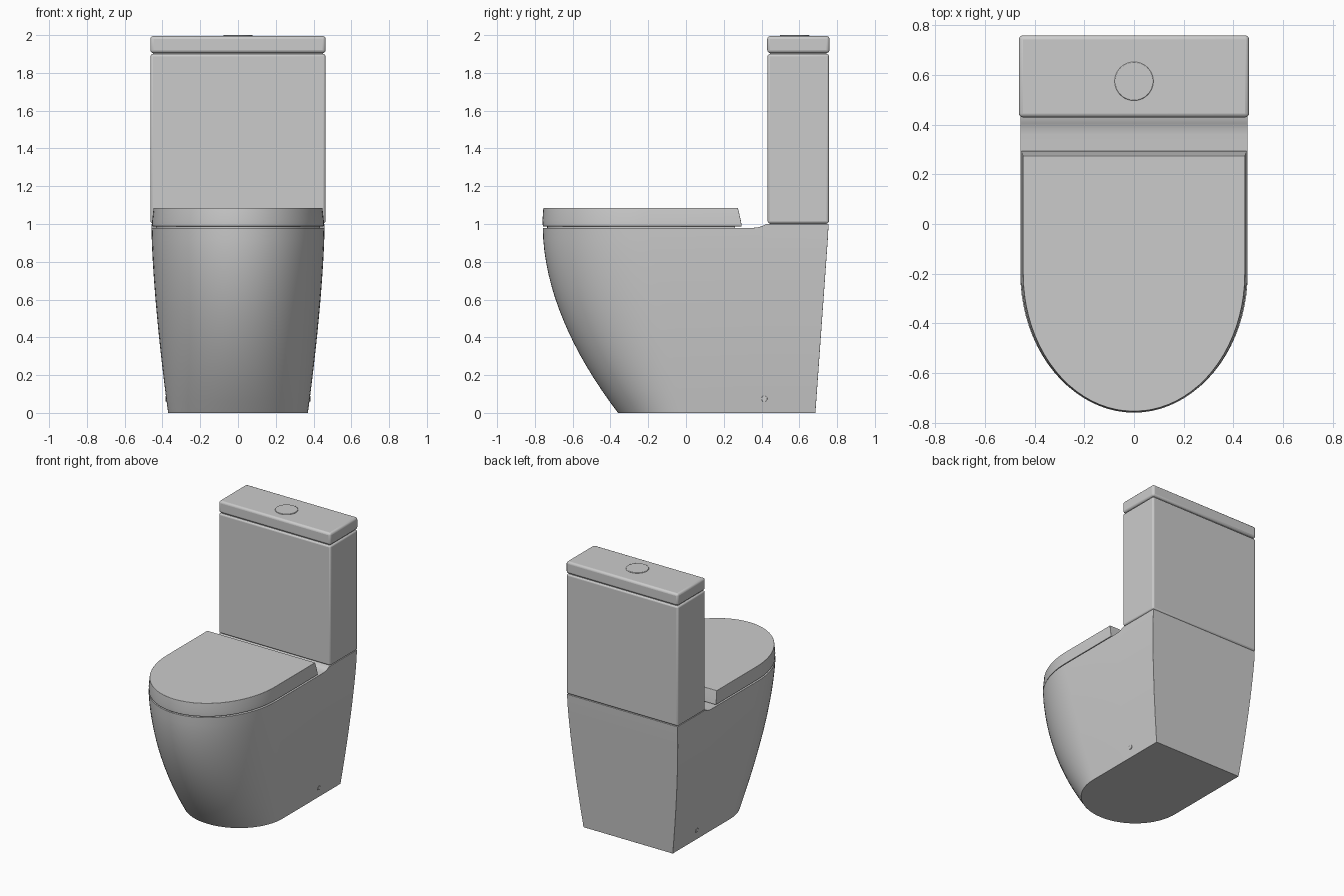
import bpy, bmesh, math
from mathutils import Vector

cube = bpy.data.objects.get("Cube")
if cube:
    bpy.data.objects.remove(cube, do_unlink=True)

ceramic = bpy.data.materials.new("grey_ceramic")
ceramic.use_nodes = True
colour = (0.6, 0.6, 0.6, 1)
ceramic.diffuse_color = colour
ceramic.node_tree.nodes["Principled BSDF"].inputs["Base Color"].default_value = colour


def finish(name, bm, bevel=0, segments=3):
    """Turn a bmesh into a smooth object with softened edges."""
    bmesh.ops.recalc_face_normals(bm, faces=bm.faces)
    mesh = bpy.data.meshes.new(name)
    bm.to_mesh(mesh)
    bm.free()
    mesh.materials.append(ceramic)
    obj = bpy.data.objects.new(name, mesh)
    bpy.context.collection.objects.link(obj)
    if bevel:
        mod = obj.modifiers.new("soft_edges", "BEVEL")
        mod.width, mod.segments = bevel, segments
        mod.limit_method = "ANGLE"
        mod.angle_limit = math.radians(40)
    bpy.ops.object.select_all(action="DESELECT")
    obj.select_set(True)
    bpy.context.view_layer.objects.active = obj
    bpy.ops.object.shade_smooth_by_angle(angle=math.radians(40))
    return obj


def half_outline(w, front, start, back, extra=()):
    """Right half of a D shape: elliptical front, straight side."""
    n = 20
    pts = [(w * math.sin(a), start + (front - start) * math.cos(a))
           for a in (math.pi / 2 * i / n for i in range(n + 1))]
    return pts + [(w, y) for y in extra] + [(w, back)]


def loft(name, levels, bevel, extra=(), rise=lambda y: 0):
    """Stack D outlines; rise lifts the top outline along y."""
    bm = bmesh.new()
    rings = []
    for i, (z, *shape) in enumerate(levels):
        top = i == len(levels) - 1
        half = half_outline(*shape, extra)
        full = half + [(-x, y) for x, y in half[:0:-1]]
        rings.append([bm.verts.new((x, y, z + (rise(y) if top else 0)))
                      for x, y in full])
    count = len(rings[0])
    for a, b in zip(rings, rings[1:]):
        for i in range(count):
            j = (i + 1) % count
            bm.faces.new((a[i], a[j], b[j], b[i]))
    # Close both ends with strips from side to side
    for ring in (rings[0], rings[-1]):
        bm.faces.new((ring[0], ring[1], ring[-1]))
        for i in range(1, count // 2):
            bm.faces.new((ring[i], ring[i + 1], ring[-i - 1], ring[-i]))
    return finish(name, bm, bevel)


def box(name, low, high, bevel):
    bm = bmesh.new()
    bmesh.ops.create_cube(bm, size=1)
    low, high = Vector(low), Vector(high)
    for v in bm.verts:
        v.co = (low + high) / 2 + v.co * (high - low)
    return finish(name, bm, bevel)


def disc(name, centre, radius, depth, bevel, sideways=False):
    bm = bmesh.new()
    bmesh.ops.create_cone(bm, cap_ends=True, segments=48, radius1=radius,
                          radius2=radius, depth=depth)
    obj = finish(name, bm, bevel, 2)
    obj.location = centre
    if sideways:
        obj.rotation_euler.y = math.pi / 2
    return obj


# Bowl: tapered body with a bulging front and a raised rear deck
rim = 0.98
levels = []
for i in range(17):
    t = i / 16
    levels.append((rim * t,
                   0.37 + 0.088 * (1 - (1 - t) ** 1.5),
                   -0.36 - 0.398 * (1 - (1 - t) ** 1.87),
                   -0.2 * t,
                   0.685 + 0.07 * t))


def deck_rise(y):
    return 0.02 * min(max((y - 0.36) / 0.065, 0), 1) ** 2


loft("bowl", levels, 0.01, (0.36, 0.385, 0.405, 0.425), deck_rise)

# Seat support and closed lid
loft("seat_support", [(0.97, 0.435, -0.735, -0.2, 0.26),
                      (1.0, 0.435, -0.735, -0.2, 0.26)], 0)
loft("seat_lid", [(0.988, 0.454, -0.758, -0.2, 0.295),
                  (1.02, 0.454, -0.76, -0.2, 0.29),
                  (1.085, 0.447, -0.755, -0.2, 0.275)], 0.014)

# Cistern with a separate cover
box("cistern", (-0.463, 0.432, 1.003), (0.463, 0.757, 1.9), 0.012)
box("cistern_core", (-0.45, 0.445, 0.99), (0.45, 0.745, 1.95), 0)
box("cistern_cover", (-0.464, 0.43, 1.905), (0.464, 0.76, 1.995), 0.016)
disc("flush_button", (0, 0.575, 1.99), 0.078, 0.02, 0.003)

# Fixing caps low on both sides
for side, label in ((1, "left"), (-1, "right")):
    disc(label + "_fixing_cap", (side * 0.376, 0.415, 0.075), 0.016, 0.014, 0.002, True)
